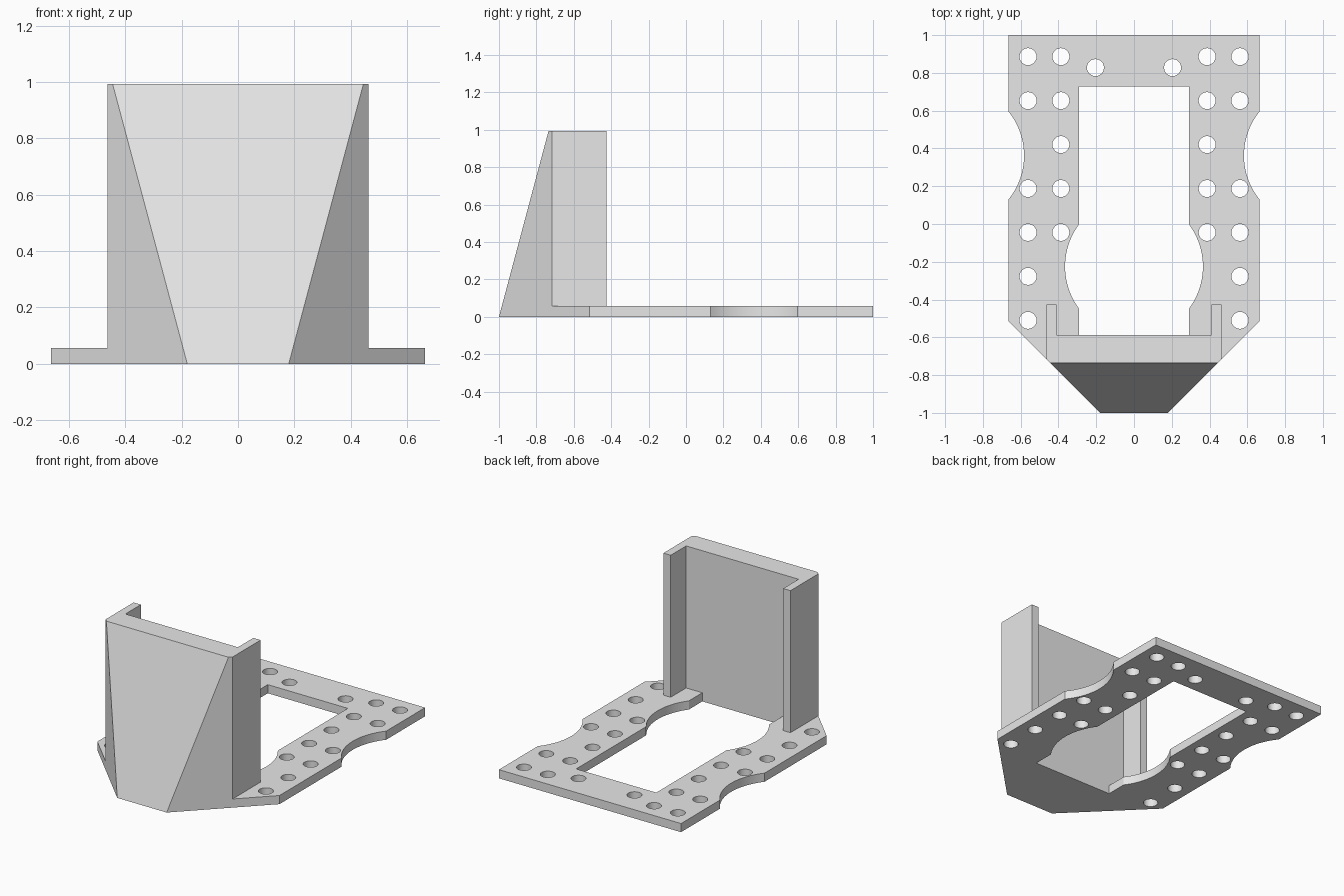
import bpy, bmesh, math
from mathutils import Vector

if "Cube" in bpy.data.objects:
    bpy.data.objects.remove(bpy.data.objects["Cube"])

T, H = 0.057, 0.993          # plate thickness, wall height
SLOPE_TOP_Y = -0.735         # where the sloped front reaches the wall top

grey = bpy.data.materials.new("light grey")
grey.use_nodes = True
grey.diffuse_color = (0.8, 0.8, 0.8, 1)
grey.node_tree.nodes["Principled BSDF"].inputs["Base Color"].default_value = (0.8, 0.8, 0.8, 1)


def mirrored(half):
    """Closed outline from the points of its +x half."""
    return half + [(-x, y) for x, y in reversed(half)]


def arc(x, y0, y1, x_mid, steps=20):
    """Circular arc from (x, y0) to (x, y1) that passes x_mid halfway."""
    half, sag = abs(y1 - y0) / 2, x_mid - x
    r = (half ** 2 + sag ** 2) / (2 * abs(sag))
    sweep, sign = math.asin(half / r), math.copysign(1, sag)
    centre_x, centre_y = x_mid - sign * r, (y0 + y1) / 2
    turn = math.copysign(1, y1 - y0)
    pts = []
    for i in range(steps + 1):
        a = sweep * (2 * i / steps - 1)
        pts.append((centre_x + sign * r * math.cos(a), centre_y + turn * r * math.sin(a)))
    return pts


def prism(name, outline, z0, z1, slope=False):
    """Extruded outline, optionally trimmed by the sloped front plane."""
    bm = bmesh.new()
    base = bm.faces.new([bm.verts.new((x, y, z0)) for x, y in outline])
    top = bmesh.ops.extrude_face_region(bm, geom=[base])["geom"]
    bmesh.ops.translate(bm, vec=(0, 0, z1 - z0),
                        verts=[v for v in top if isinstance(v, bmesh.types.BMVert)])
    if slope:
        normal = Vector((0, -H, SLOPE_TOP_Y + 1)).normalized()
        cut = bmesh.ops.bisect_plane(bm, geom=bm.verts[:] + bm.edges[:] + bm.faces[:], dist=1e-5,
                                     plane_co=(0, -1, 0), plane_no=normal, clear_outer=True)
        bmesh.ops.holes_fill(bm, edges=[e for e in bm.edges if e.is_boundary], sides=0)
    bmesh.ops.recalc_face_normals(bm, faces=bm.faces[:])
    mesh = bpy.data.meshes.new(name)
    bm.to_mesh(mesh)
    bm.free()
    mesh.materials.append(grey)
    obj = bpy.data.objects.new(name, mesh)
    bpy.context.collection.objects.link(obj)
    return obj


def boolean(target, tool, operation):
    bpy.context.view_layer.objects.active = target
    mod = target.modifiers.new(operation.lower(), "BOOLEAN")
    mod.object, mod.operation, mod.solver = tool, operation, "EXACT"
    bpy.ops.object.modifier_apply(modifier=mod.name)
    bpy.data.objects.remove(tool)


# base plate with scooped sides and a tapered nose
plate = prism("mounting_bracket", mirrored(
    [(0.18, -1), (0.664, -0.516)] + arc(0.664, 0.13, 0.595, 0.582) + [(0.664, 1)]),
    0, T, slope=True)

# central opening with a round bulge on each side
opening = prism("opening_cutter", mirrored(
    [(0.292, -0.587)] + arc(0.292, -0.447, -0.003, 0.365) + [(0.292, 0.727)]), -0.1, T + 0.1)
boolean(plate, opening, "DIFFERENCE")

# screw holes: an outer and an inner row on each side, plus a pair at the back
rows = [0.886 - 0.2327 * i for i in range(7)]
holes = [(0.561, y) for i, y in enumerate(rows) if i != 2]
holes += [(0.387, y) for y in rows[:5]] + [(0.204, 0.828)]
for hx, hy in holes:
    for side in (-1, 1):
        ring = [(side * hx + 0.045 * math.cos(k * math.tau / 24),
                 hy + 0.045 * math.sin(k * math.tau / 24)) for k in range(24)]
        boolean(plate, prism("hole_cutter", ring, -0.1, T + 0.1), "DIFFERENCE")

# upright wall with a sloped front and two side posts
wall = prism("front_wall", mirrored(
    [(0.18, -1), (0.463, -0.717), (0.463, -0.426), (0.41, -0.426), (0.41, -0.587)]),
    T, H, slope=True)
boolean(plate, wall, "UNION")

# smooth the curved cuts, keep the corners sharp
bpy.ops.object.select_all(action="DESELECT")
plate.select_set(True)
bpy.context.view_layer.objects.active = plate
bpy.ops.object.shade_smooth_by_angle(angle=math.radians(20))
